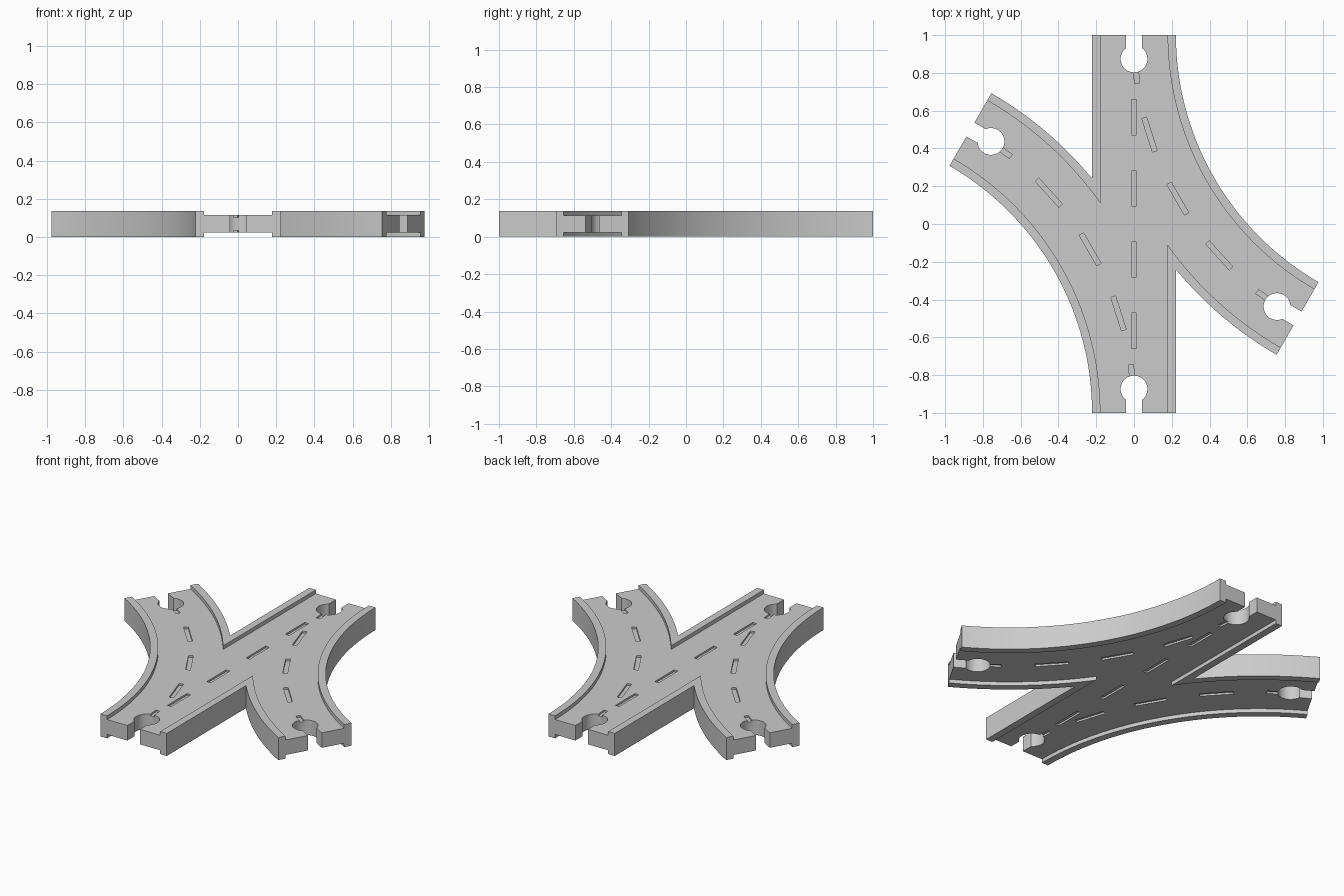
import bpy, bmesh
from math import sin, cos, acos, asin, pi, radians
from mathutils import Matrix, Vector

if "Cube" in bpy.data.objects:
    bpy.data.objects.remove(bpy.data.objects["Cube"])

R = 3 ** 0.5                 # radius of the curved road's centre line
TURN = radians(60)
HALF, LANE = 0.222, 0.178    # half widths to outside and inside of the rails
HEIGHT, LOW, HIGH = 0.137, 0.023, 0.114
GROOVE = 0.011
SEG = 40


def arc(radius, t0, t1):
    steps = [t0 + (t1 - t0) * i / SEG for i in range(SEG + 1)]
    return [Vector((R - radius * cos(t), 1 - radius * sin(t))) for t in steps]


def junction_outline(w, extra=0.0):
    """Straight road crossed by two curved roads; half is drawn, half is turned."""
    out = Vector((sin(TURN), -cos(TURN))) * extra
    inner = arc(R - w, 0, TURN)
    outer = arc(R + w, TURN, acos((R - w) / (R + w)))
    if extra:
        inner = [Vector((w, 1 + extra))] + inner + [inner[-1] + out]
        outer = [outer[0] + out] + outer
    half = inner + outer + [Vector((w, -1 - extra))]
    return half + [-p for p in half]


def add_prism(bm, points, z0, z1):
    face = bm.faces.new([bm.verts.new((p[0], p[1], z0)) for p in points])
    res = bmesh.ops.extrude_face_region(bm, geom=[face])
    top = [v for v in res["geom"] if isinstance(v, bmesh.types.BMVert)]
    bmesh.ops.translate(bm, verts=top, vec=(0, 0, z1 - z0))


def make_object(name, prisms):
    bm = bmesh.new()
    for points, z0, z1 in prisms:
        add_prism(bm, points, z0, z1)
    bmesh.ops.recalc_face_normals(bm, faces=bm.faces)
    mesh = bpy.data.meshes.new(name)
    bm.to_mesh(mesh)
    bm.free()
    obj = bpy.data.objects.new(name, mesh)
    bpy.context.collection.objects.link(obj)
    return obj


def turned(points, angle, shift=(0, 0)):
    rot = Matrix.Rotation(angle, 2)
    return [rot @ Vector(p) + Vector(shift) for p in points]


# Solid track piece
track = make_object("road_track", [(junction_outline(HALF), 0, HEIGHT)])

# Road channels between the rails, above and below
lane = junction_outline(LANE, 0.1)
channels = make_object("channel_cutter", [(lane, -0.1, LOW), (lane, HIGH, HEIGHT + 0.1)])

# Keyhole connector at each of the four ends
hole_r, slot, inset = 0.071, 0.042, 0.126
a0 = asin(slot / hole_r)
keyhole = [(1.1, -slot), (1.1, slot)]
for i in range(SEG + 1):
    a = a0 + (2 * pi - 2 * a0) * i / SEG
    keyhole.append((1 - inset + hole_r * cos(a), hole_r * sin(a)))
sockets = make_object("socket_cutter", [
    (turned(keyhole, radians(d)), -0.2, HEIGHT + 0.2) for d in (90, 270, -30, 150)])

# Lane dashes grooved into both faces
dl, dw = 0.093, 0.013
dash = [(-dl, -dw), (dl, -dw), (dl, dw), (-dl, dw)]
dashes = [turned(dash, pi / 2, (0, y)) for y in (-0.565, -0.188, 0.188, 0.565)]
for k in range(-2, 3):
    t = radians(30 + 12.3 * k)
    stripe = turned(dash, t - pi / 2, (R - R * cos(t), 1 - R * sin(t)))
    dashes += [stripe, [-p for p in stripe]]
grooves = make_object("dash_cutter", [
    (d, z0, z1) for d in dashes
    for z0, z1 in ((-0.05, LOW + GROOVE), (HIGH - GROOVE, HEIGHT + 0.05))])

# Cut everything out of the track
bpy.ops.object.select_all(action='DESELECT')
bpy.context.view_layer.objects.active = track
track.select_set(True)
for cutter in (channels, sockets, grooves):
    mod = track.modifiers.new(cutter.name, 'BOOLEAN')
    mod.operation = 'DIFFERENCE'
    mod.solver = 'EXACT'
    mod.object = cutter
    bpy.ops.object.modifier_apply(modifier=mod.name)
    bpy.data.objects.remove(cutter)

# Plain grey material
grey = bpy.data.materials.new("light_grey")
grey.use_nodes = True
colour = (0.6, 0.6, 0.6, 1)
grey.diffuse_color = colour
grey.node_tree.nodes["Principled BSDF"].inputs["Base Color"].default_value = colour
track.data.materials.clear()
track.data.materials.append(grey)
bpy.ops.object.shade_smooth_by_angle(angle=radians(30))
